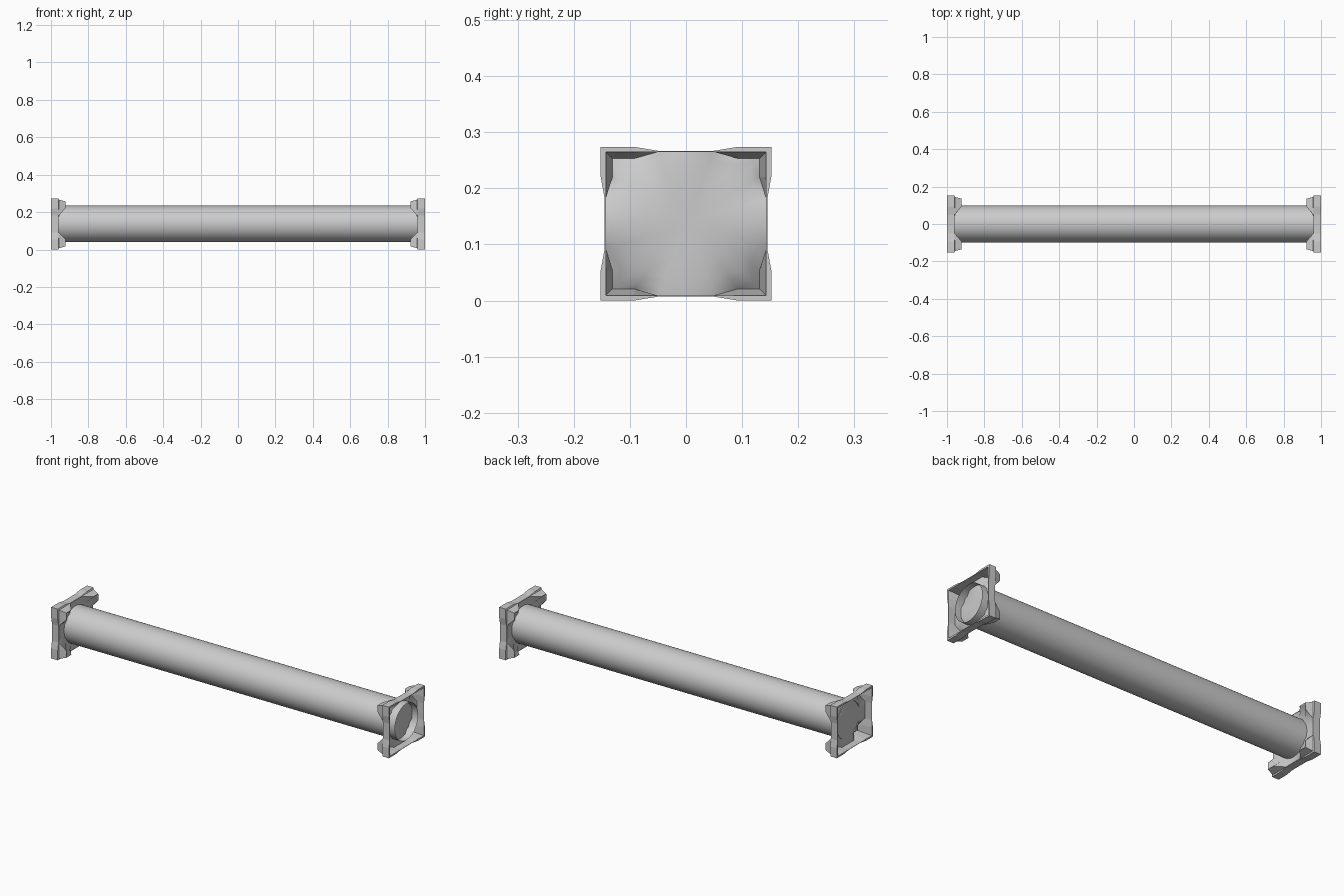
import bpy, bmesh

if "Cube" in bpy.data.objects:
    bpy.data.objects.remove(bpy.data.objects["Cube"])

CZ = 0.137               # height of the beam axis
HY, HZ = 0.143, 0.128    # inner half sizes of the end frame
RADIUS = 0.098


def make_object(name, bm, smooth):
    bmesh.ops.recalc_face_normals(bm, faces=bm.faces)
    mesh = bpy.data.meshes.new(name)
    bm.to_mesh(mesh)
    bm.free()
    for p in mesh.polygons:
        p.use_smooth = smooth
    ob = bpy.data.objects.new(name, mesh)
    bpy.context.collection.objects.link(ob)
    return ob


def perimeter():
    """Points round the frame: (y, z, outward y, outward z, corner weight)."""
    pts = []
    for k in range(4):
        for t in (-1, -0.65, -0.35, 0, 0.35, 0.65):
            u, v, nu, nv = t, -1, (-1 if t == -1 else 0), -1
            for _ in range(k):
                u, v, nu, nv = -v, u, -nv, nu
            pts.append((u * HY, v * HZ, nu, nv, 1 if abs(t) > 0.5 else 0))
    return pts


PTS = perimeter()


def ring(bm, side, offset, depth, scale=1.0):
    return [bm.verts.new((side * depth(d),
                          (y + ny * offset(d)) * scale,
                          CZ + (z + nz * offset(d)) * scale))
            for y, z, ny, nz, d in PTS]


def bridge(bm, a, b):
    n = len(a)
    for i in range(n):
        j = (i + 1) % n
        bm.faces.new((a[i], a[j], b[j], b[i]))


def end_frame(name, side):
    # Thin square band whose four corners thicken and reach back along the tube
    bm = bmesh.new()
    loops = [
        ring(bm, side, lambda d: -0.012 * d, lambda d: 0.96 - 0.037 * d),
        ring(bm, side, lambda d: 0.0, lambda d: 1.0),
        ring(bm, side, lambda d: 0.002 + 0.007 * d, lambda d: 1.0),
        ring(bm, side, lambda d: 0.002 + 0.007 * d, lambda d: 0.961),
        ring(bm, side, lambda d: 0.002, lambda d: 0.96 - 0.002 * d),
        ring(bm, side, lambda d: 0.001 - 0.009 * d, lambda d: 0.959 - 0.037 * d),
    ]
    for a, b in zip(loops, loops[1:] + loops[:1]):
        bridge(bm, a, b)
    make_object(name, bm, False)


def end_panel(name, side):
    # Softly domed plate closing the frame, falling back at the corners
    bm = bmesh.new()
    prev = None
    for s in (1.0, 0.9, 0.75, 0.5, 0.25):
        cur = ring(bm, side, lambda d: -0.012 * d,
                   lambda d: 0.964 - (0.004 + 0.037 * d) * s ** 4, s)
        if prev:
            bridge(bm, prev, cur)
        prev = cur
    centre = bm.verts.new((side * 0.964, 0, CZ))
    for i in range(len(prev)):
        bm.faces.new((prev[i], prev[(i + 1) % len(prev)], centre))
    make_object(name, bm, True)


for label, side in (("right", 1), ("left", -1)):
    end_frame(label + "_end_frame", side)
    end_panel(label + "_end_panel", side)

# Open tube: passes through the right panel and stops at the left one
x0, x1 = -0.961, 0.998
bpy.ops.mesh.primitive_cylinder_add(vertices=48, radius=RADIUS, depth=x1 - x0,
                                    end_fill_type='NOTHING',
                                    location=((x0 + x1) / 2, 0, CZ),
                                    rotation=(0, 1.5707963, 0))
tube = bpy.context.object
tube.name = "tube"
bpy.ops.object.shade_smooth_by_angle()
